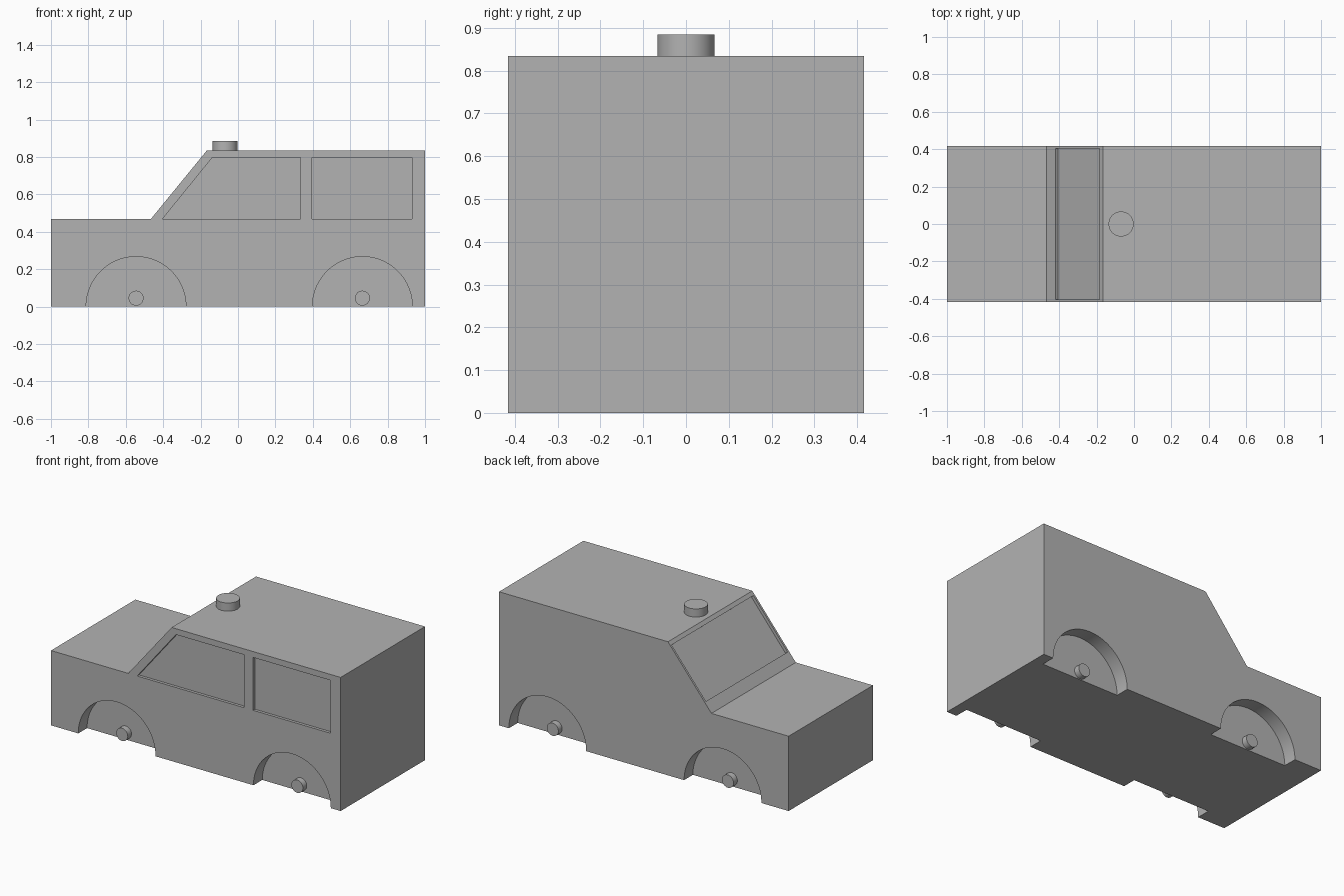
import bpy, bmesh, math
from mathutils import Vector

cube = bpy.data.objects.get("Cube")
if cube:
    bpy.data.objects.remove(cube, do_unlink=True)

grey = bpy.data.materials.new("plain grey")
grey.use_nodes = True
colour = (0.45, 0.45, 0.45, 1)
grey.diffuse_color = colour
grey.node_tree.nodes["Principled BSDF"].inputs["Base Color"].default_value = colour

HALF_WIDTH = 0.416
ARCH_DEPTH = 0.087
AXLE_INSET = 0.05


def make_object(name, bm):
    bmesh.ops.recalc_face_normals(bm, faces=bm.faces)
    mesh = bpy.data.meshes.new(name)
    bm.to_mesh(mesh)
    bm.free()
    mesh.materials.append(grey)
    obj = bpy.data.objects.new(name, mesh)
    bpy.context.collection.objects.link(obj)
    return obj


def prism(name, outline, y0, y1):
    """Extrude an x-z outline along y."""
    bm = bmesh.new()
    face = bm.faces.new([bm.verts.new((x, y0, z)) for x, z in outline])
    extruded = bmesh.ops.extrude_face_region(bm, geom=[face])["geom"]
    verts = [v for v in extruded if isinstance(v, bmesh.types.BMVert)]
    bmesh.ops.translate(bm, verts=verts, vec=(0, y1 - y0, 0))
    return make_object(name, bm)


def circle(cx, cz, radius, sides):
    steps = [math.tau * i / sides for i in range(sides)]
    return [(cx + radius * math.cos(a), cz + radius * math.sin(a)) for a in steps]


def smooth(obj):
    bpy.ops.object.select_all(action="DESELECT")
    obj.select_set(True)
    bpy.context.view_layer.objects.active = obj
    bpy.ops.object.shade_smooth_by_angle(angle=math.radians(30))


def cut(body, cutter):
    cutter.hide_render = True
    mod = body.modifiers.new("cut", "BOOLEAN")
    mod.operation = "DIFFERENCE"
    mod.solver = "EXACT"
    mod.object = cutter
    bpy.context.view_layer.objects.active = body
    bpy.ops.object.modifier_apply(modifier=mod.name)
    bpy.data.objects.remove(cutter, do_unlink=True)


# Body shell with bonnet, sloping windscreen and square rear
screen_low, screen_high = Vector((-0.467, 0.467)), Vector((-0.167, 0.834))
body = prism("car_body", [(-1, 0), (1, 0), (1, 0.834), screen_high,
                          screen_low, (-1, 0.467)], -HALF_WIDTH, HALF_WIDTH)

# Wheel arches and axle stubs on both sides
for end, x in (("front", -0.545), ("rear", 0.665)):
    for side, s in (("right", -1), ("left", 1)):
        inner = s * (HALF_WIDTH - ARCH_DEPTH)
        cut(body, prism("arch_cutter", circle(x, 0, 0.267, 96),
                        inner, s * (HALF_WIDTH + 0.1)))
        axle = prism(f"{end}_{side}_axle", circle(x, 0.045, 0.04, 32),
                     inner - s * 0.01, s * (HALF_WIDTH - AXLE_INSET))
        smooth(axle)

# Shallow side windows on one side only
front_window = [(-0.405, 0.467), (0.333, 0.467), (0.333, 0.797), (-0.137, 0.797)]
rear_window = [(0.395, 0.467), (0.931, 0.467), (0.931, 0.797), (0.395, 0.797)]
for outline in (front_window, rear_window):
    cut(body, prism("window_cutter", outline, -HALF_WIDTH - 0.1, -HALF_WIDTH + 0.018))

# Recessed windscreen, cut square to the slope
slope = screen_high - screen_low
outward = Vector((-slope.y, slope.x)).normalized()
low, high = screen_low + slope * 0.157, screen_low + slope * 0.945
cut(body, prism("screen_cutter", [low - outward * 0.019, high - outward * 0.019,
                                  high + outward * 0.1, low + outward * 0.1], -0.403, 0.403))
smooth(body)

# Roof light
bm = bmesh.new()
bmesh.ops.create_cone(bm, cap_ends=True, segments=48, radius1=0.067,
                      radius2=0.067, depth=0.054)
bmesh.ops.translate(bm, verts=bm.verts, vec=(-0.069, 0, 0.858))
smooth(make_object("roof_light", bm))
